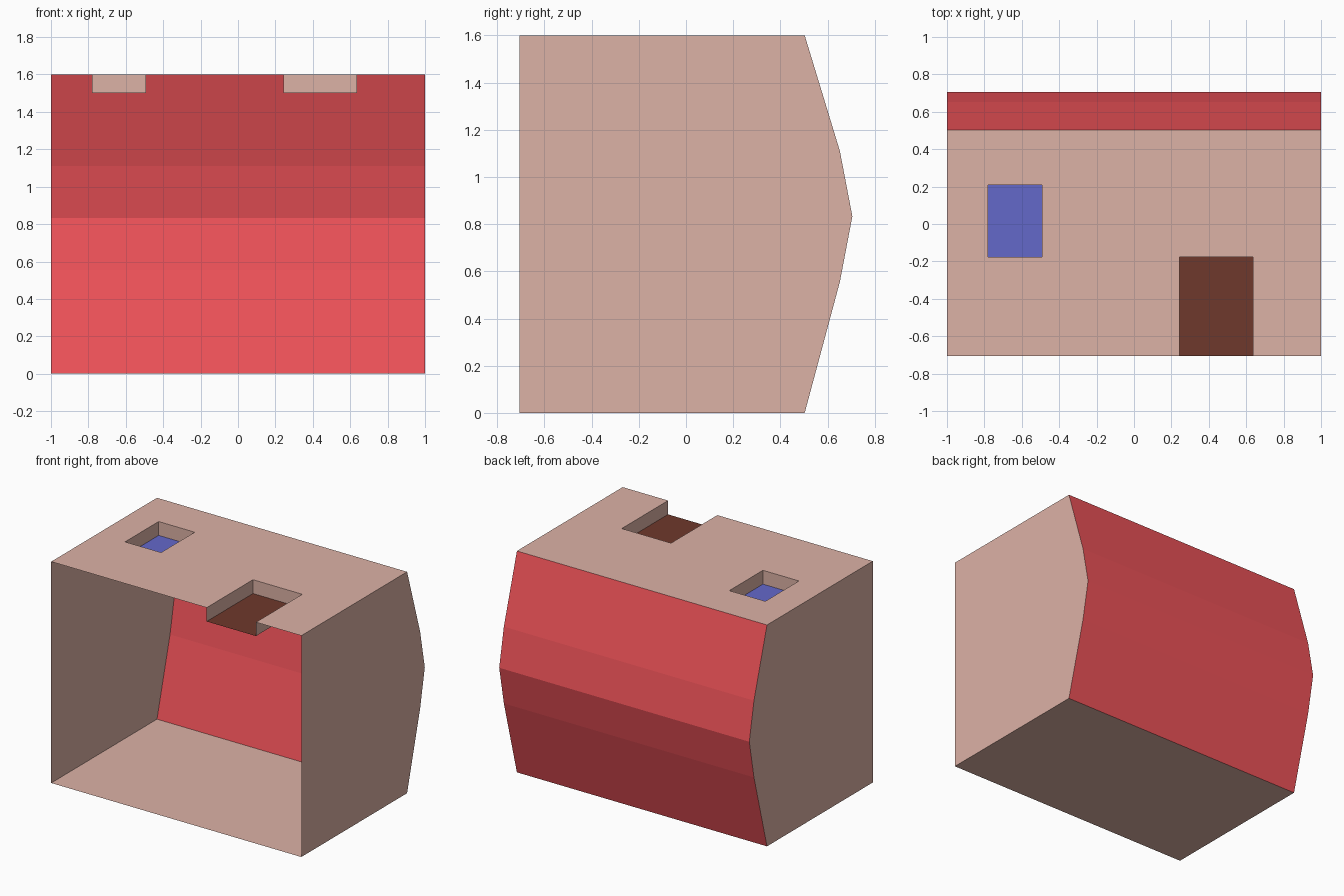
import bpy

if "Cube" in bpy.data.objects:
    bpy.data.objects.remove(bpy.data.objects["Cube"])

W, F, H, D = 1.0, -0.705, 1.6, 0.1   # half width, front y, height, recess depth
PROFILE = [(0.503, 0), (0.652, 0.555), (0.705, 0.833), (0.652, 1.11), (0.503, H)]
RECESSES = [("rear_recess", -0.78, -0.492, -0.176, 0.208, True),
            ("front_recess", 0.243, 0.637, F, -0.176, False)]


def material(name, r, g, b):
    m = bpy.data.materials.new(name)
    m.diffuse_color = (r, g, b, 1)
    m.use_nodes = True
    m.node_tree.nodes["Principled BSDF"].inputs["Base Color"].default_value = m.diffuse_color
    return m


PINK = material("pink", 0.72, 0.445, 0.381)
RED = material("red", 0.85, 0.084, 0.098)
FLOORS = {"rear_recess": material("blue", 0.127, 0.138, 0.59),
          "front_recess": material("brown", 0.156, 0.04, 0.025)}


def sheet(name, faces, mat):
    """Build a flat-faced sheet from a list of face corner lists, sharing corners."""
    verts = []
    polys = []
    for face in faces:
        for v in face:
            if v not in verts:
                verts.append(v)
        polys.append([verts.index(v) for v in face])
    me = bpy.data.meshes.new(name)
    me.from_pydata(verts, [], polys)
    me.materials.append(mat)
    ob = bpy.data.objects.new(name, me)
    bpy.context.collection.objects.link(ob)
    return ob


def level(x0, x1, y0, y1, z):
    return [(x0, y0, z), (x1, y0, z), (x1, y1, z), (x0, y1, z)]


# Side walls with the bowed rear edge
outline = [(F, 0)] + PROFILE + [(F, H)]
sheet("right_wall", [[(W, y, z) for y, z in outline]], PINK)
sheet("left_wall", [[(-W, y, z) for y, z in reversed(outline)]], PINK)

# Floor
sheet("floor", [level(-W, W, F, PROFILE[0][0], 0)[::-1]], PINK)

# Bowed back panel
sheet("back_panel", [[(W, *a), (-W, *a), (-W, *b), (W, *b)]
                     for a, b in zip(PROFILE, PROFILE[1:])], RED)

# Top panel, leaving openings for the recesses
xs = sorted({-W, W} | {r[1] for r in RECESSES} | {r[2] for r in RECESSES})
ys = sorted({F, PROFILE[-1][0]} | {r[3] for r in RECESSES} | {r[4] for r in RECESSES})
cells = [level(x0, x1, y0, y1, H)
         for x0, x1 in zip(xs, xs[1:]) for y0, y1 in zip(ys, ys[1:])
         if not any(r[1] <= x0 < r[2] and r[3] <= y0 < r[4] for r in RECESSES)]
sheet("top_panel", cells, PINK)

# Recesses: pink walls facing inward and a coloured floor; the front one is open
for name, x0, x1, y0, y1, closed in RECESSES:
    c = [(x0, y0), (x0, y1), (x1, y1), (x1, y0)]
    walls = [[(*a, H - D), (*b, H - D), (*b, H), (*a, H)] for a, b in zip(c, c[1:] + c[:1])]
    sheet(name + "_walls", walls if closed else walls[:3], PINK)
    sheet(name + "_floor", [level(x0, x1, y0, y1, H - D)], FLOORS[name])
